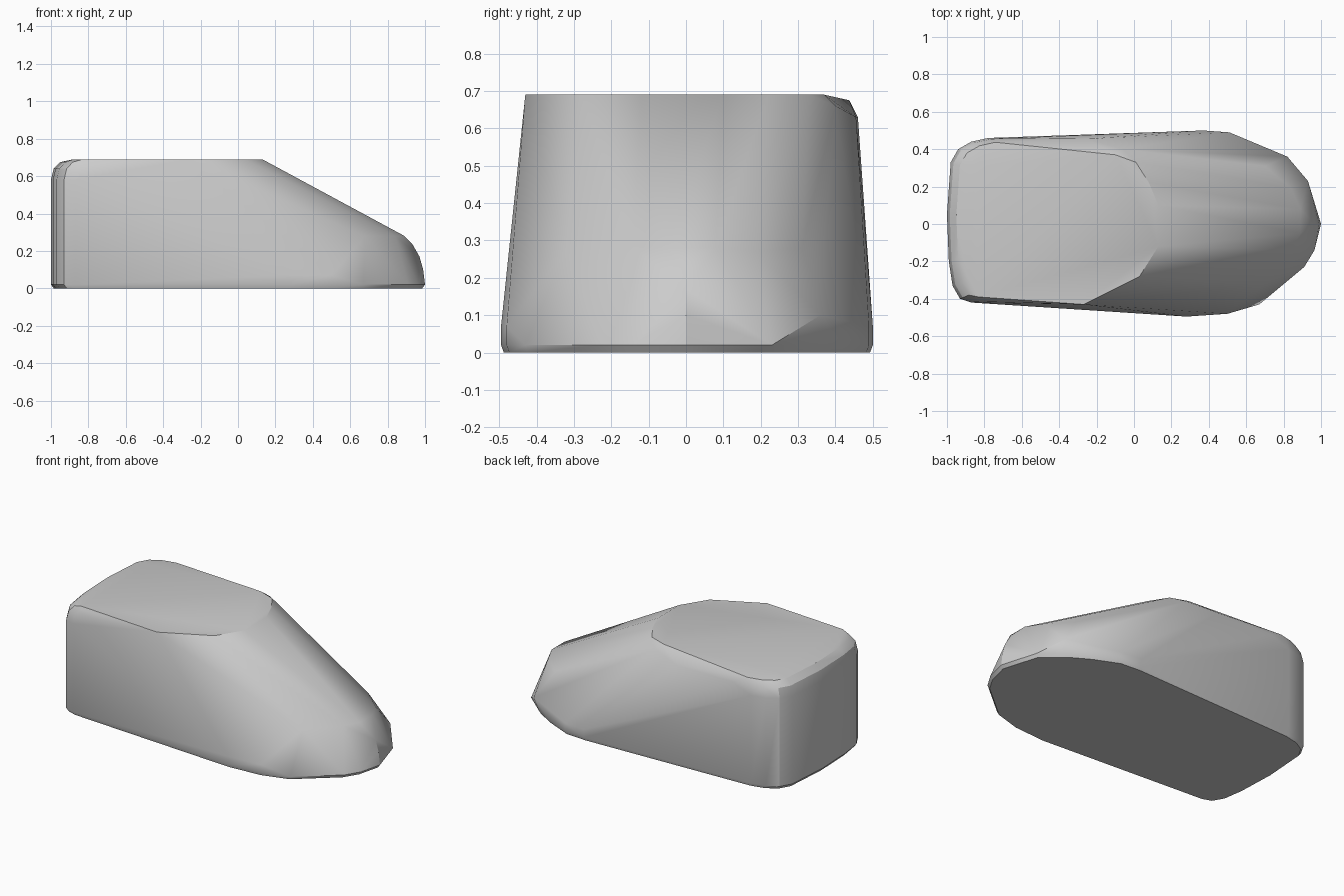
import bpy
import bmesh

# Remove the default object
default_cube = bpy.data.objects.get("Cube")
if default_cube:
    bpy.data.objects.remove(default_cube, do_unlink=True)

HEIGHT = 0.69


def make_material(name, colour):
    material = bpy.data.materials.new(name)
    material.use_nodes = True
    material.diffuse_color = colour
    material.node_tree.nodes["Principled BSDF"].inputs["Base Color"].default_value = colour
    return material


def at_height(outline, z, scale=1.0):
    """Lift a flat outline to one height, optionally shrinking it."""
    return [(x * scale, y * scale, z) for x, y in outline]


def build_hull(name, points, material):
    """Wrap a tight convex shell around the guide sections."""
    bm = bmesh.new()
    for point in points:
        bm.verts.new(point)
    result = bmesh.ops.convex_hull(bm, input=bm.verts[:])
    unused = {v for v in result["geom_interior"] + result["geom_unused"]
              if isinstance(v, bmesh.types.BMVert)}
    bmesh.ops.delete(bm, geom=list(unused), context='VERTS')
    bmesh.ops.dissolve_limit(bm, angle_limit=0.01, verts=bm.verts[:], edges=bm.edges[:])
    bmesh.ops.recalc_face_normals(bm, faces=bm.faces[:])
    mesh = bpy.data.meshes.new(name)
    bm.to_mesh(mesh)
    bm.free()
    obj = bpy.data.objects.new(name, mesh)
    bpy.context.collection.objects.link(obj)
    mesh.materials.append(material)
    bpy.ops.object.select_all(action='DESELECT')
    obj.select_set(True)
    bpy.context.view_layer.objects.active = obj
    bpy.ops.object.shade_smooth_by_angle(angle=0.5)
    return obj


# Upright rear wall, with rounded corners
rear = [(-0.78, 0.46), (-0.87, 0.44), (-0.94, 0.4), (-0.98, 0.33), (-1, 0.05),
        (-0.99, -0.2), (-0.97, -0.33), (-0.93, -0.4), (-0.87, -0.42)]

# Rounded front half of the footprint
front = [(0.28, -0.495), (0.5, -0.48), (0.67, -0.43), (0.79, -0.33), (0.91, -0.23),
         (0.965, -0.14), (1, 0), (0.93, 0.23), (0.79, 0.35), (0.67, 0.42),
         (0.51, 0.49), (0.37, 0.5)]

# Flat roof, tapering to a blunt front edge
roof = [(-0.27, -0.43), (0.03, -0.28), (0.13, -0.12), (0.13, 0.1), (0.08, 0.22),
        (0.01, 0.33), (-0.1, 0.37), (-0.6, 0.35), (-0.85, 0.31), (-0.88, -0.3),
        (-0.83, -0.39)]

# Sloping chamfer along the left roof edge
chamfer = [(-0.06, 0.4, 0.66), (-0.25, 0.455, 0.63), (-0.65, 0.46, 0.63)]

# Sloping nose and its shoulders
nose = [(0.89, -0.05, 0.28), (0.89, 0.08, 0.28), (0.84, -0.14, 0.28),
        (0.68, -0.32, 0.28), (0.84, 0.19, 0.27), (0.7, 0.31, 0.28),
        (0.93, 0, 0.24), (0.97, 0, 0.17), (0.99, 0, 0.1), (0.82, 0.36, 0.1)]

points = at_height(rear + front, 0, 0.985)
points += at_height(rear + front, 0.02)
points += at_height(front[:2] + front[-2:], 0.07)
points += at_height(rear, 0.58)
points += at_height(rear, 0.64, 0.985)
points += at_height(rear, 0.675, 0.95)
points += at_height(roof, HEIGHT)
points += chamfer + nose

grey = make_material("plain grey", (0.6, 0.6, 0.6, 1))
build_hull("body_shell", points, grey)
